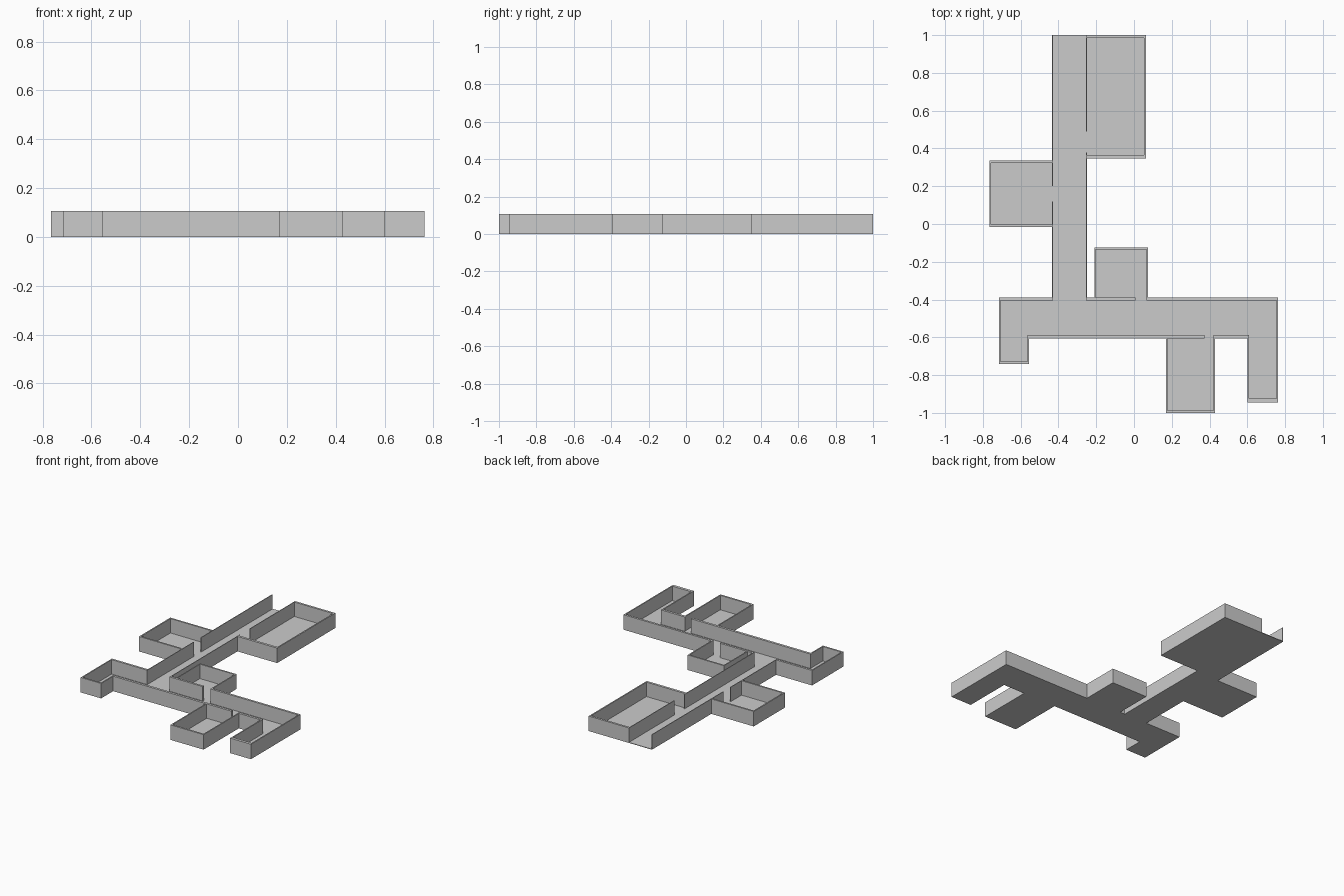
import bpy, bmesh

H = 0.106      # wall height
FLOOR = 0.004  # floor slab thickness


def prism(bm, pts, z0, z1):
    face = bm.faces.new([bm.verts.new((x, y, z0)) for x, y in pts])
    top = bmesh.ops.extrude_face_region(bm, geom=[face])["geom"]
    bmesh.ops.translate(bm, vec=(0, 0, z1 - z0),
                        verts=[v for v in top if isinstance(v, bmesh.types.BMVert)])


def finish(bm, name):
    bmesh.ops.recalc_face_normals(bm, faces=bm.faces)
    me = bpy.data.meshes.new(name)
    bm.to_mesh(me)
    bm.free()
    bpy.context.collection.objects.link(bpy.data.objects.new(name, me))


def walls(name, rects):
    bm = bmesh.new()
    for x0, x1, y0, y1 in rects:
        prism(bm, [(x0, y0), (x1, y0), (x1, y1), (x0, y1)], FLOOR, H)
    finish(bm, name)


# Floor slab following the whole plan outline
bm = bmesh.new()
prism(bm, [(-.715, -.74), (-.555, -.74), (-.555, -.605), (.17, -.605), (.17, -1),
           (.43, -1), (.43, -.605), (.60, -.605), (.60, -.945), (.763, -.945),
           (.763, -.39), (.075, -.39), (.075, -.125), (-.21, -.125), (-.21, -.39),
           (-.248, -.39), (-.248, .348), (.063, .348), (.063, 1), (-.433, 1),
           (-.433, .335), (-.765, .335), (-.765, -.015), (-.433, -.015),
           (-.433, -.39), (-.715, -.39)], 0, FLOOR)
finish(bm, "floor")

# Long passage, open at the far end, with door gaps on each side
walls("long_passage_walls", [
    (-.433, -.428, -.39, .12), (-.433, -.428, .2, 1),
    (-.253, -.248, -.39, .378), (-.253, -.248, .49, 1)])

# Cross passage and its two bent ends
walls("cross_passage_walls", [
    (-.715, -.428, -.405, -.39), (-.253, .007, -.405, -.39), (.067, .763, -.405, -.39),
    (-.565, .373, -.605, -.588), (.42, .608, -.605, -.588)])
walls("left_end_walls", [
    (-.715, -.707, -.74, -.405), (-.563, -.555, -.74, -.605), (-.707, -.563, -.74, -.728)])
walls("right_end_walls", [
    (.755, .763, -.945, -.405), (.60, .608, -.945, -.605), (.608, .755, -.945, -.925)])

# Rooms
walls("large_room_walls", [
    (.054, .063, .348, 1), (-.248, .054, .348, .365), (-.248, .054, .985, 1)])
walls("left_room_walls", [
    (-.765, -.756, -.015, .335), (-.756, -.433, -.015, -.003), (-.756, -.433, .323, .335)])
walls("middle_room_walls", [
    (-.21, -.203, -.39, -.125), (.067, .075, -.39, -.125), (-.203, .067, -.136, -.125)])
walls("front_room_walls", [
    (.17, .178, -1, -.605), (.422, .43, -1, -.605), (.178, .422, -1, -.987)])
